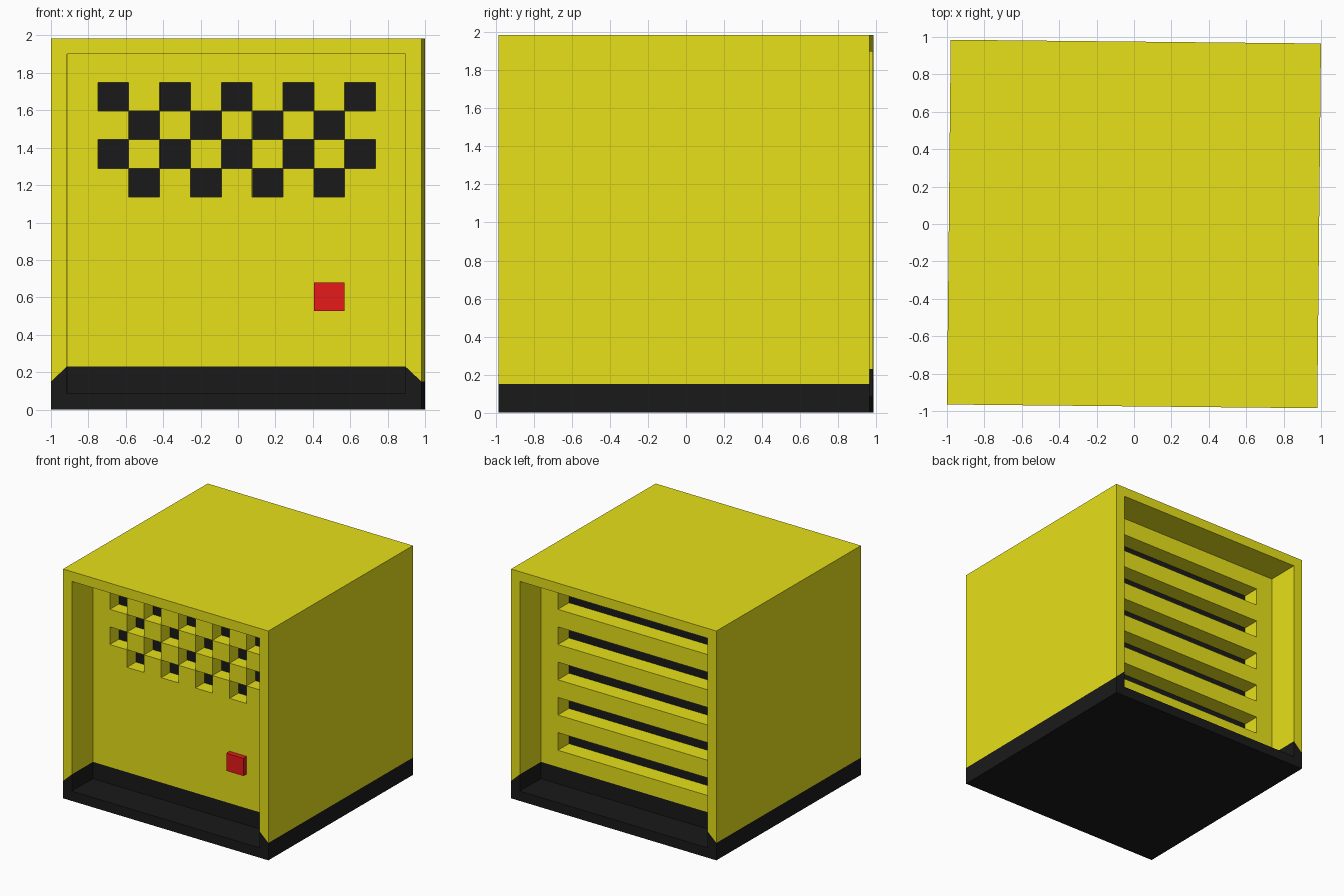
import bpy, bmesh
from mathutils import Matrix

if "Cube" in bpy.data.objects:
    bpy.data.objects.remove(bpy.data.objects["Cube"])

W, D, H = 0.99, 0.975, 1.985          # half width, half depth, height
RIM, BASE, RECESS = 0.085, 0.15, 0.285
CW, CH, TOP = 0.165, 0.1525, 1.7475   # grid cell size and top of the grid
TURN = Matrix.Rotation(-0.0101, 4, 'Z')


def material(name, rgb):
    m = bpy.data.materials.new(name)
    m.diffuse_color = (*rgb, 1)
    m.use_nodes = True
    m.node_tree.nodes["Principled BSDF"].inputs["Base Color"].default_value = m.diffuse_color
    return m


yellow = material("yellow_paint", (0.8, 0.75, 0.01))
black = material("black_paint", (0.01, 0.01, 0.01))
red = material("red_paint", (0.8, 0.01, 0.01))


def make_object(name, bm, mats):
    bm.transform(TURN)
    me = bpy.data.meshes.new(name)
    bm.to_mesh(me)
    bm.free()
    for m in mats:
        me.materials.append(m)
    ob = bpy.data.objects.new(name, me)
    bpy.context.collection.objects.link(ob)
    return ob


def box(x0, x1, y0, y1, z0, z1):
    bm = bmesh.new()
    bmesh.ops.create_cube(bm, size=1)
    for v in bm.verts:
        v.co = (x1 if v.co.x > 0 else x0, y1 if v.co.y > 0 else y0,
                z1 if v.co.z > 0 else z0)
    bm.normal_update()
    return bm


def facing(bm, s, y):
    """Faces looking along s*Y that lie in the plane at y."""
    bm.normal_update()
    return [f for f in bm.faces if f.normal.y * s > 0.9
            and abs(f.calc_center_median().y - y) < 1e-4]


def cut(bm, faces, co, no):
    geom = set(faces)
    for f in faces:
        geom.update(f.edges, f.verts)
    bmesh.ops.bisect_plane(bm, geom=list(geom), dist=1e-5, plane_co=co, plane_no=no)


# body with a dark base band
bm = box(-W, W, -D, D, 0, H)
cut(bm, bm.faces[:], (0, 0, BASE), (0, 0, 1))

# rim and recess on the front (-1) and the back (+1)
for s in (-1, 1):
    panel = facing(bm, s, s * D)
    bmesh.ops.inset_region(bm, faces=panel, thickness=RIM, use_even_offset=True)
    for v in {v for f in panel for v in f.verts}:
        if abs(v.co.z - BASE) < 0.03:
            v.co.z = BASE + 0.08
    bmesh.ops.inset_region(bm, faces=panel, thickness=0, use_even_offset=True)
    for v in {v for f in panel for v in f.verts}:
        v.co.y = s * (D - RECESS)

bm.normal_update()
for f in bm.faces:
    f.material_index = int(max(v.co.z for v in f.verts) < BASE + 0.09)

# checkered holes in the front panel, long slots in the back panel
for s, rows, depth in ((-1, 4, 0.12), (1, 9, 0.15)):
    y = s * (D - RECESS)
    columns = range(10) if s < 0 else (0, 9)
    planes = [((0, 0, TOP - r * CH), (0, 0, 1)) for r in range(rows + 1)]
    planes += [(((c - 4.5) * CW, 0, 0), (1, 0, 0)) for c in columns]
    for co, no in planes:
        upper = [f for f in facing(bm, s, y) if f.material_index == 0]
        cut(bm, upper, co, no)
    cells = []
    for f in facing(bm, s, y):
        c = f.calc_center_median()
        row = int((TOP - c.z) // CH)
        col = int((c.x + 4.5 * CW) // CW)
        if not (0 <= row < rows and 0 <= col < 9) or f.material_index:
            continue
        if (s < 0 and (row + col) % 2 == 0) or (s > 0 and row % 2 == 0):
            cells.append(f)
    bmesh.ops.inset_individual(bm, faces=cells, thickness=0)
    for f in cells:
        f.material_index = 1
        for v in f.verts:
            v.co.y = y - s * depth

bm.normal_update()
make_object("machine_case", bm, [yellow, black])

# push button on the front panel
front = -(D - RECESS)
bm = box(2.5 * CW, 3.5 * CW, front - 0.045, front + 0.01, TOP - 8 * CH, TOP - 7 * CH)
make_object("push_button", bm, [red])
